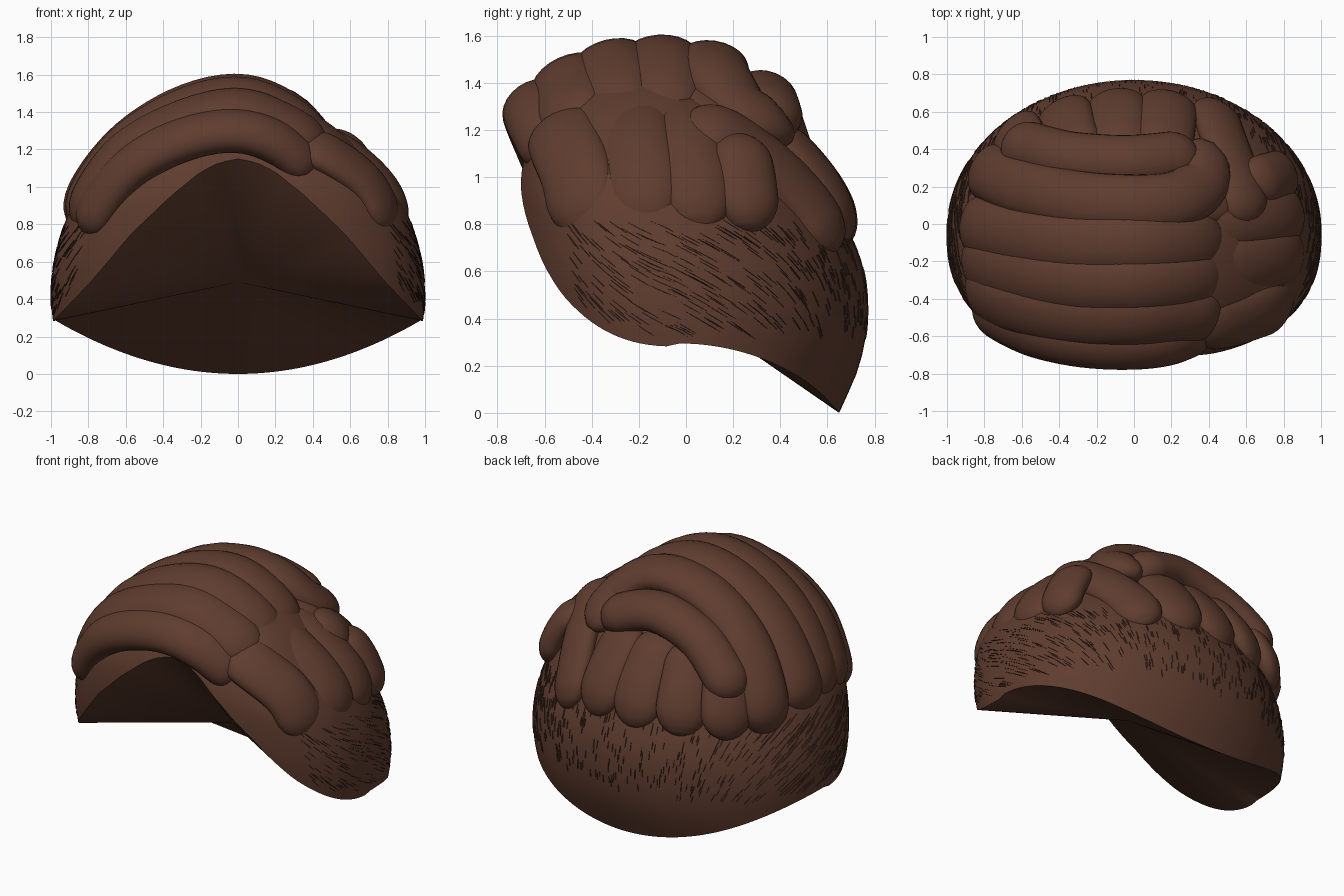
import bpy, bmesh, math, random
from mathutils import Vector

if "Cube" in bpy.data.objects:
    bpy.data.objects.remove(bpy.data.objects["Cube"])

random.seed(4)


def material(name, col):
    m = bpy.data.materials.new(name)
    m.diffuse_color = (*col, 1)
    m.use_nodes = True
    m.node_tree.nodes["Principled BSDF"].inputs["Base Color"].default_value = m.diffuse_color
    return m


BROWN = material("brown_hair", (0.115, 0.046, 0.028))
DARK = material("dark_strand", (0.045, 0.02, 0.013))

# Cap cross-sections: height, half width, front y, back y
SECTIONS = [(0, .93, -.45, .65), (.2, .975, -.57, .735), (.4, 1.0, -.65, .77), (.62, .98, -.705, .75),
            (.85, .91, -.725, .65), (1.0, .82, -.715, .55), (1.15, .69, -.66, .42), (1.3, .54, -.57, .27),
            (1.42, .34, -.42, .1), (1.5, .0, -.15, -.15)]
# Front hairline: half width, height
ARCH = [(0, 1.15), (.1, 1.13), (.2, 1.08), (.36, .95), (.57, .75), (.78, .5), (1.0, .27)]


def spline(pts, u):
    """Smooth curve through points, u from 0 to 1."""
    p = [2 * pts[0] - pts[1]] + pts + [2 * pts[-1] - pts[-2]]
    k = min(int(u * (len(pts) - 1)), len(pts) - 2)
    f = u * (len(pts) - 1) - k
    a, b, c, d = p[k:k + 4]
    return .5 * (2 * b + (c - a) * f + (2 * a - 5 * b + 4 * c - d) * f * f + (3 * b - a - 3 * c + d) * f ** 3)


SMOOTH = []
for q in range(101):
    s = q / 100
    SMOOTH.append((spline([r[0] for r in SECTIONS], s), *spline([Vector(r[1:]) for r in SECTIONS], s)))


def interp(table, v):
    for a, b in zip(table, table[1:]):
        if v <= b[0]:
            f = max(0, (v - a[0]) / (b[0] - a[0]))
            return [p + (q - p) * f for p, q in zip(a, b)][1:]
    return list(table[-1][1:])


def cap_point(t, z):
    rx, f, b = interp(SMOOTH, z)
    c, s = math.cos(t), math.sin(t)
    yc = (f + b) / 2 - .1 * min(1, (1.5 - z) / .4)
    e = 2 / 2.6 if s < 0 else 1
    x = rx * math.copysign(abs(c) ** e, c)
    y = yc + ((b - yc) * s if s > 0 else -(yc - f) * abs(s) ** e)
    return Vector((x, y, z))


def rim_height(t):
    lo, hi = 0, 1.3
    for _ in range(30):
        z = (lo + hi) / 2
        x = abs(cap_point(t, z).x)
        target = interp(ARCH, x)[0] if math.sin(t) < -1e-6 else .3 * x * x
        lo, hi = (z, hi) if z < target else (lo, z)
    return lo


def make_object(name, verts, faces, mat, angle=50):
    me = bpy.data.meshes.new(name)
    me.from_pydata([tuple(v) for v in verts], [], faces)
    bm = bmesh.new()
    bm.from_mesh(me)
    bmesh.ops.remove_doubles(bm, verts=bm.verts, dist=1e-5)
    bmesh.ops.recalc_face_normals(bm, faces=bm.faces)
    bm.to_mesh(me)
    bm.free()
    me.materials.append(mat)
    ob = bpy.data.objects.new(name, me)
    bpy.context.collection.objects.link(ob)
    bpy.ops.object.select_all(action='DESELECT')
    ob.select_set(True)
    bpy.context.view_layer.objects.active = ob
    bpy.ops.object.shade_smooth_by_angle(angle=math.radians(angle))
    return ob


# Hair cap, with the underside fanned to a raised middle point
N, M = 128, 30
verts, faces = [], []
for i in range(N):
    t = 2 * math.pi * i / N
    z0 = rim_height(t)
    for j in range(M):
        verts.append(cap_point(t, z0 + (1.5 - z0) * math.sin(j / (M - 1) * math.pi / 2)))
verts.append(Vector((0, -.06, .49)))
for i in range(N):
    a, b = i * M, (i + 1) % N * M
    faces += [(a + j, b + j, b + j + 1, a + j + 1) for j in range(M - 1)]
    faces.append((b, a, N * M))
make_object("hair_cap", verts, faces, BROWN, 40)


def lock(name, pts, w, h=.1):
    """Rounded lock of half width w and half thickness h along a path."""
    pts = [Vector(p) for p in pts]
    fine = [spline(pts, i / 200) for i in range(201)]
    dist = [0]
    for a, b in zip(fine, fine[1:]):
        dist.append(dist[-1] + (b - a).length)
    total, rings, sides = dist[-1], 44, 24
    vs, fs = [], []
    for i in range(rings + 1):
        d = total * (.5 - .5 * math.cos(math.pi * i / rings))
        k = min(range(201), key=lambda q: abs(dist[q] - d))
        p = fine[k]
        tan = (fine[min(k + 3, 200)] - fine[max(k - 3, 0)]).normalized()
        out = p - Vector((0, -.05, .45))
        out = (out - tan * out.dot(tan)).normalized()
        side = tan.cross(out)
        e = 1 - min(min(d, total - d) / (w * 1.1), 1)
        r = math.sqrt(max(0, 1 - e * e))
        for s in range(sides):
            a = 2 * math.pi * s / sides
            vs.append(p + side * (w * r * math.cos(a)) + out * (h * r * math.sin(a)))
    for i in range(rings):
        for s in range(sides):
            n = (s + 1) % sides
            fs.append((i * sides + s, i * sides + n, (i + 1) * sides + n, (i + 1) * sides + s))
    make_object(name, vs, fs, BROWN, 80)


# Fringe lock along the forehead
lock("fringe_lock", [(-.81, -.43, .75), (-.72, -.5, .93), (-.55, -.58, 1.12), (-.3, -.635, 1.25), (-.03, -.65, 1.3),
                     (.2, -.625, 1.24), (.41, -.54, 1.07)], .14, .105)

# Locks swept over the crown: left y, middle y, right y, left x, height change
CROWN = [(-.36, -.5, -.47, -.82, -.09), (-.2, -.32, -.29, -.84, -.02), (0, -.11, -.09, -.85, 0)]
for i, (yl, ym, yr, x, dz) in enumerate(CROWN):
    lock(f"crown_lock_{i + 1}", [(x, yl, .76), (x + .04, yl - .02, .98 + dz * .3), (-.6, (yl + ym) / 2 - .02, 1.25 + dz * .7),
                                 (-.3, ym, 1.44 + dz), (0, ym, 1.505 + dz), (.25, (ym + yr) / 2, 1.42 + dz),
                                 (.47, yr, 1.22 + dz * .4)], .165, .1)
# Hooked crown lock and the crescent behind it
lock("hooked_lock", [(-.78, .3, .72), (-.76, .27, .95), (-.58, .19, 1.22), (-.3, .13, 1.41), (0, .11, 1.48),
                     (.23, .13, 1.43), (.36, .22, 1.3), (.35, .34, 1.23), (.26, .38, 1.2)], .155, .1)
lock("crescent_lock", [(-.66, .43, .95), (-.56, .41, 1.1), (-.35, .36, 1.26), (-.05, .34, 1.34), (.2, .36, 1.28),
                       (.32, .38, 1.18)], .14, .11)

# Locks hanging down the back
for i, x in enumerate((-.62, -.37, -.09, .18)):
    k = .22 * x * x / .36
    lock(f"back_lock_{i + 1}", [(x * .8, .34, 1.22), (x * .92, .49 - k * .5, 1.08), (x, .61 - k * .65, .92),
                                (x * 1.05, .69 - k * .75, .72)], .16, .085)

# Locks on the right side
SIDE = [
    [(.3, -.53, 1.24), (.5, -.52, 1.16), (.7, -.46, 1.0), (.81, -.42, .76)],
    [(.3, -.23, 1.3), (.56, -.22, 1.19), (.77, -.19, 1.0), (.87, -.17, .77)],
    [(.3, .01, 1.3), (.56, .01, 1.19), (.77, .04, 1.0), (.87, .06, .77)],
    [(.6, .2, 1.17), (.7, .24, 1.06), (.77, .26, .93), (.82, .27, .77)],
    [(.6, -.02, 1.2), (.58, .14, 1.19), (.52, .34, 1.06), (.46, .51, .89), (.42, .64, .69)],
    [(.25, .02, 1.36), (.42, .09, 1.26), (.52, .13, 1.18)],
]
for i, path in enumerate(SIDE):
    lock(f"side_lock_{i + 1}", path, (.16, .16, .15, .135, .15, .11)[i], .085)

# Fine strands combed back and down across the cap
vs, fs = [], []
for i in range(700):
    t = random.uniform(-.62, math.pi + .62)
    z = random.uniform(.36, .82)
    if z < rim_height(t) + .06:
        continue
    lean = .1 * math.cos(t) ** 3
    n = len(vs)
    for f in (0, .5, 1):
        p = cap_point(t + lean * f, z - .05 * f)
        out = Vector((p.x, p.y * 1.7, 0)).normalized()
        side = out.cross(Vector((0, 0, 1)))
        w = .003 * (1 - abs(2 * f - 1) * .8)
        vs += [p - side * w - out * .003, p + out * .003, p + side * w - out * .003]
    fs += [(n + a, n + a + 1, n + a + 4, n + a + 3) for a in (0, 1, 3, 4)]
make_object("fine_strands", vs, fs, DARK)
